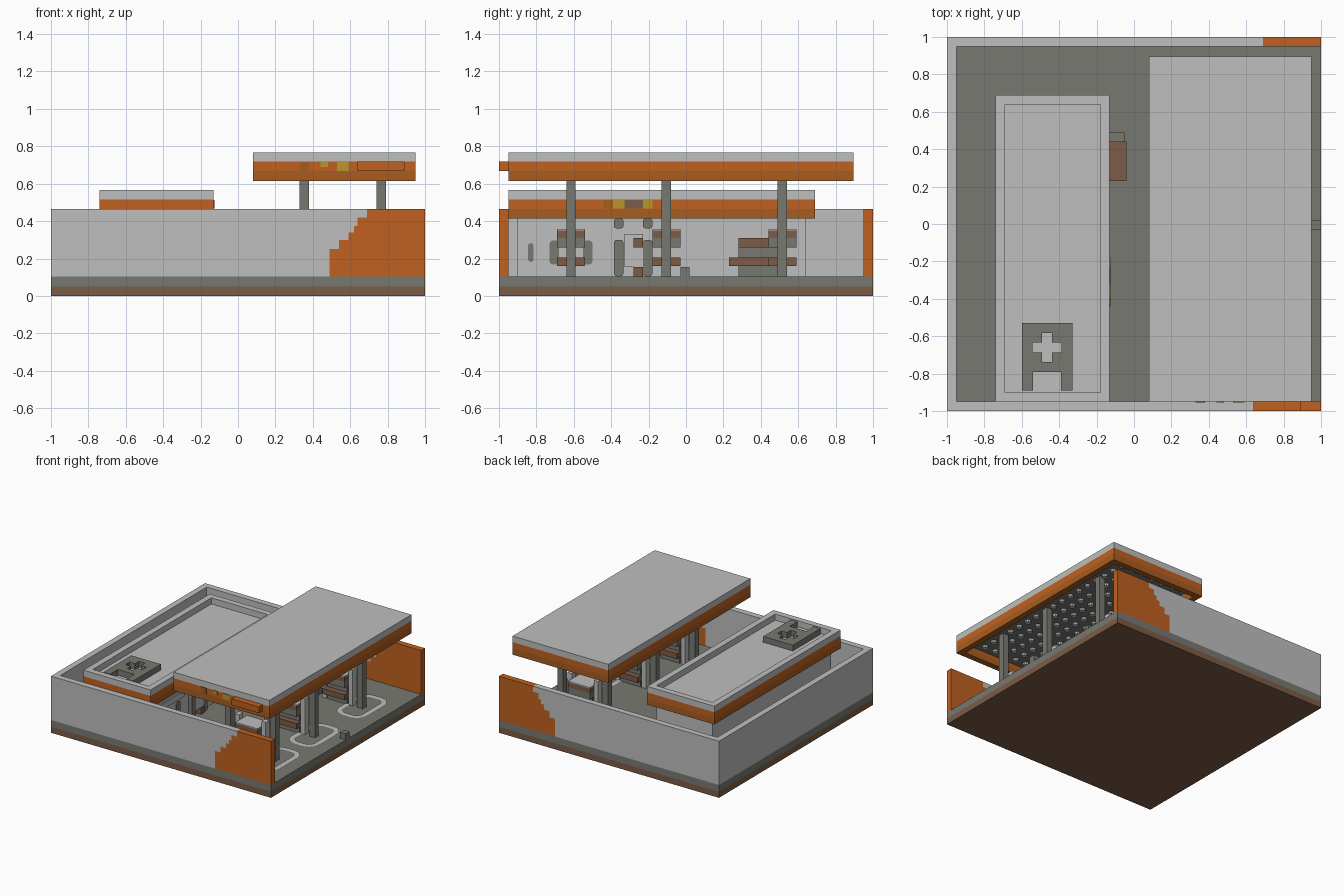
import bpy
import bmesh
from math import cos, sin, pi

cube = bpy.data.objects.get("Cube")
if cube:
    bpy.data.objects.remove(cube, do_unlink=True)


def material(name, rgb):
    m = bpy.data.materials.new(name)
    m.use_nodes = True
    m.diffuse_color = (*rgb, 1)
    m.node_tree.nodes["Principled BSDF"].inputs["Base Color"].default_value = (*rgb, 1)
    return m


LIGHT = material("light grey", (0.51, 0.52, 0.51))
DARK = material("dark grey", (0.19, 0.19, 0.17))
BROWN = material("brown", (0.20, 0.107, 0.061))
ORANGE = material("orange", (0.53, 0.119, 0.015))
RUST = material("dark orange", (0.39, 0.109, 0.015))
YELLOW = material("yellow", (0.48, 0.31, 0.025))


def finish(name, bm, mat):
    bmesh.ops.recalc_face_normals(bm, faces=bm.faces)
    mesh = bpy.data.meshes.new(name)
    bm.to_mesh(mesh)
    bm.free()
    mesh.materials.append(mat)
    ob = bpy.data.objects.new(name, mesh)
    bpy.context.collection.objects.link(ob)
    return ob


def add_box(bm, x, y, z):
    vs = bmesh.ops.create_cube(bm, size=1)["verts"]
    for v in vs:
        for i, (a, b) in enumerate((x, y, z)):
            v.co[i] = (a + b) / 2 + v.co[i] * (b - a)


def boxes(name, mat, *items):
    bm = bmesh.new()
    for item in items:
        add_box(bm, *item)
    return finish(name, bm, mat)


def prism(name, mat, pts, depth):
    """Extrude a closed outline of 3D points along a vector."""
    bm = bmesh.new()
    face = bm.faces.new([bm.verts.new(p) for p in pts])
    out = bmesh.ops.extrude_face_region(bm, geom=[face])["geom"]
    bmesh.ops.translate(bm, vec=depth, verts=[g for g in out if isinstance(g, bmesh.types.BMVert)])
    return finish(name, bm, mat)


def frame(name, mat, x, y, z, t=0.05):
    """Rectangular rim made of four bars."""
    (x0, x1), (y0, y1) = x, y
    return boxes(name, mat, (x, (y0, y0 + t), z), (x, (y1 - t, y1), z),
                 ((x0, x0 + t), (y0 + t, y1 - t), z), ((x1 - t, x1), (y0 + t, y1 - t), z))


def oval(cx, cy, rx, ry, corner, steps=5):
    """Rounded rectangle outline."""
    pts = []
    for q, (sx, sy) in enumerate(((1, 1), (-1, 1), (-1, -1), (1, -1))):
        for i in range(steps + 1):
            a = (q + i / steps) * pi / 2
            pts.append((cx + sx * (rx - corner) + corner * cos(a),
                        cy + sy * (ry - corner) + corner * sin(a)))
    return pts


FULL = (-1, 1)
FLOOR, WALL_TOP = 0.105, 0.465

# Base slab and paving
boxes("base_slab", BROWN, (FULL, FULL, (0, 0.05)))
boxes("paving", DARK, (FULL, FULL, (0.05, FLOOR)))
boxes("kerb_block", DARK, ((0.95, 1), (-0.03, 0.02), (FLOOR, 0.155)))

# Perimeter walls, with a stepped orange end on the front and back
boxes("left_wall", LIGHT, ((-1, -0.95), (-0.95, 0.95), (FLOOR, WALL_TOP)))
xs = (0.49, 0.54, 0.59, 0.62, 0.64, 0.69)
zs = (FLOOR, 0.25, 0.30, 0.34, 0.375, 0.42, WALL_TOP)
stairs = []
for i, x in enumerate(xs):
    stairs += [(x, zs[i]), (x, zs[i + 1])]
for side, y in (("front", -1), ("back", 0.95)):
    for name, mat, end in (("wall", LIGHT, -1), ("wall_stepped_end", ORANGE, 1)):
        outline = stairs + [(end, WALL_TOP), (end, FLOOR)]
        prism(f"{side}_{name}", mat, [(x, y, z) for x, z in outline], (0, 0.05, 0))

# Shop building with banded parapet
bx, by = (-0.74, -0.13), (-0.95, 0.69)
boxes("shop_body", LIGHT, ((-0.69, -0.18), (-0.90, 0.64), (FLOOR, 0.515)))
frame("shop_lower_band", RUST, bx, by, (0.415, 0.465))
frame("shop_upper_band", ORANGE, bx, by, (0.465, 0.515))
frame("shop_parapet", LIGHT, bx, by, (0.515, 0.565))

# Rooftop unit: two legs and a slab pierced by a plus
ux, uy, a, b = -0.465, -0.66, 0.0275, 0.0775
z = (0.515, 0.563)
boxes("roof_unit", DARK,
      ((-0.60, ux - b), (-0.79, -0.53), z), ((ux + b, -0.33), (-0.79, -0.53), z),
      ((ux - b, ux + b), (-0.79, uy - b), z), ((ux - b, ux + b), (uy + b, -0.53), z),
      *[((ux + min(s * a, s * b), ux + max(s * a, s * b)),
         (uy + min(t * a, t * b), uy + max(t * a, t * b)), z)
        for s in (-1, 1) for t in (-1, 1)],
      ((-0.60, -0.54), (-0.89, -0.79), z), ((-0.39, -0.33), (-0.89, -0.79), z))

# Shop front: sign strip, door, door posts and window slots
boxes("shop_sign_strip", LIGHT, ((-0.18, -0.172), (-0.90, -0.44), (0.31, 0.355)))
boxes("shop_door", LIGHT, ((-0.18, -0.15), (-0.33, -0.23), (0.155, 0.33)))
for y in (-0.36, -0.205):
    for z0, z1 in ((FLOOR, 0.30), (0.36, 0.415)):
        prism("door_post", DARK, [(-0.18, p, q) for p, q in
              oval(y, (z0 + z1) / 2, 0.026, (z1 - z0) / 2, 0.018)], (0.03, 0, 0))
for y, r, h in ((-0.83, 0.014, 0.05), (-0.705, 0.025, 0.065), (-0.525, 0.025, 0.065)):
    prism("window_slot", DARK, [(-0.18, p, q) for p, q in oval(y, 0.232, r, h, r * 0.9)],
          (0.008, 0, 0))
boxes("door_trim", BROWN, ((-0.18, -0.14), (-0.28, -0.23), (0.26, 0.31)),
      ((-0.18, -0.14), (-0.28, -0.23), (FLOOR, 0.155)))
boxes("shop_emblem_ends", YELLOW, *[((-0.13, -0.125), y, (0.467, 0.513))
                                    for y in ((-0.39, -0.33), (-0.23, -0.18))])
boxes("shop_emblem_middle", BROWN, ((-0.13, -0.125), (-0.33, -0.23), (0.467, 0.513)))
boxes("shop_emblem_side", RUST, ((-0.13, -0.125), (-0.44, -0.39), (0.467, 0.513)))

# Bench by the shop
boxes("bench_slats", BROWN, ((-0.16, -0.04), (0.23, 0.44), (0.16, 0.205)),
      ((-0.18, -0.13), (0.28, 0.49), (0.26, 0.31)))
boxes("bench_base", DARK, ((-0.15, -0.05), (0.28, 0.49), (FLOOR, 0.16)),
      ((-0.17, -0.14), (0.28, 0.49), (0.205, 0.26)))

# Canopy: hollow tray with two-tone rim and light roof
cx, cy = (0.08, 0.95), (-0.95, 0.895)
frame("canopy_lower_band", RUST, cx, cy, (0.615, 0.667))
frame("canopy_upper_band", ORANGE, cx, cy, (0.667, 0.718))
boxes("canopy_roof", LIGHT, (cx, cy, (0.718, 0.768)))
boxes("canopy_ceiling", DARK, ((0.13, 0.90), (-0.90, 0.845), (0.69, 0.718)))
boxes("canopy_sign", ORANGE, ((0.64, 0.89), (-1, -0.95), (0.667, 0.718)))
boxes("canopy_emblem_yellow", YELLOW, ((0.44, 0.48), (-0.955, -0.95), (0.69, 0.716)),
      ((0.53, 0.59), (-0.955, -0.95), (0.669, 0.716)))
boxes("canopy_emblem_dark", RUST, ((0.33, 0.38), (-0.955, -0.95), (0.667, 0.716)))

# Round lamps across the ceiling
bm = bmesh.new()
for i in range(8):
    for j in range(17):
        lamp = bmesh.ops.create_cone(bm, cap_ends=True, segments=10, radius1=0.023,
                                     radius2=0.023, depth=0.02)["verts"]
        bmesh.ops.translate(bm, verts=lamp, vec=(0.165 + i * 0.1, -0.83 + j * 0.1, 0.682))
finish("ceiling_lamps", bm, LIGHT)

# Columns, pumps and painted islands, one row per bay
for y in (-0.615, -0.105, 0.515):
    near, wide = (y - 0.025, y + 0.025), (y - 0.075, y + 0.075)
    boxes("canopy_columns", DARK, *[((x - 0.025, x + 0.025), near, (FLOOR, 0.69))
                                    for x in (0.355, 0.765)])
    boxes("pump_body", DARK, ((0.47, 0.65), near, (FLOOR, 0.31)),
          ((0.46, 0.66), wide, (0.26, 0.31)))
    boxes("pump_bars", BROWN, ((0.46, 0.66), wide, (0.31, 0.35)),
          ((0.46, 0.66), wide, (0.16, 0.205)))
    boxes("pump_cap", LIGHT, ((0.46, 0.66), wide, (0.35, 0.358)))
    boxes("pump_uprights", LIGHT, *[((x - 0.02, x + 0.02), near, (FLOOR, 0.40))
                                    for x in (0.44, 0.68)])
    bm = bmesh.new()
    rings = [[bm.verts.new((px, py, FLOOR + 0.006)) for px, py in
              oval(0.765, y, 0.13 - t, 0.21 - t, 0.1 - t)] for t in (0, 0.045)]
    n = len(rings[0])
    for i in range(n):
        k = (i + 1) % n
        bm.faces.new((rings[0][i], rings[0][k], rings[1][k], rings[1][i]))
    finish("island_marking", bm, LIGHT)
